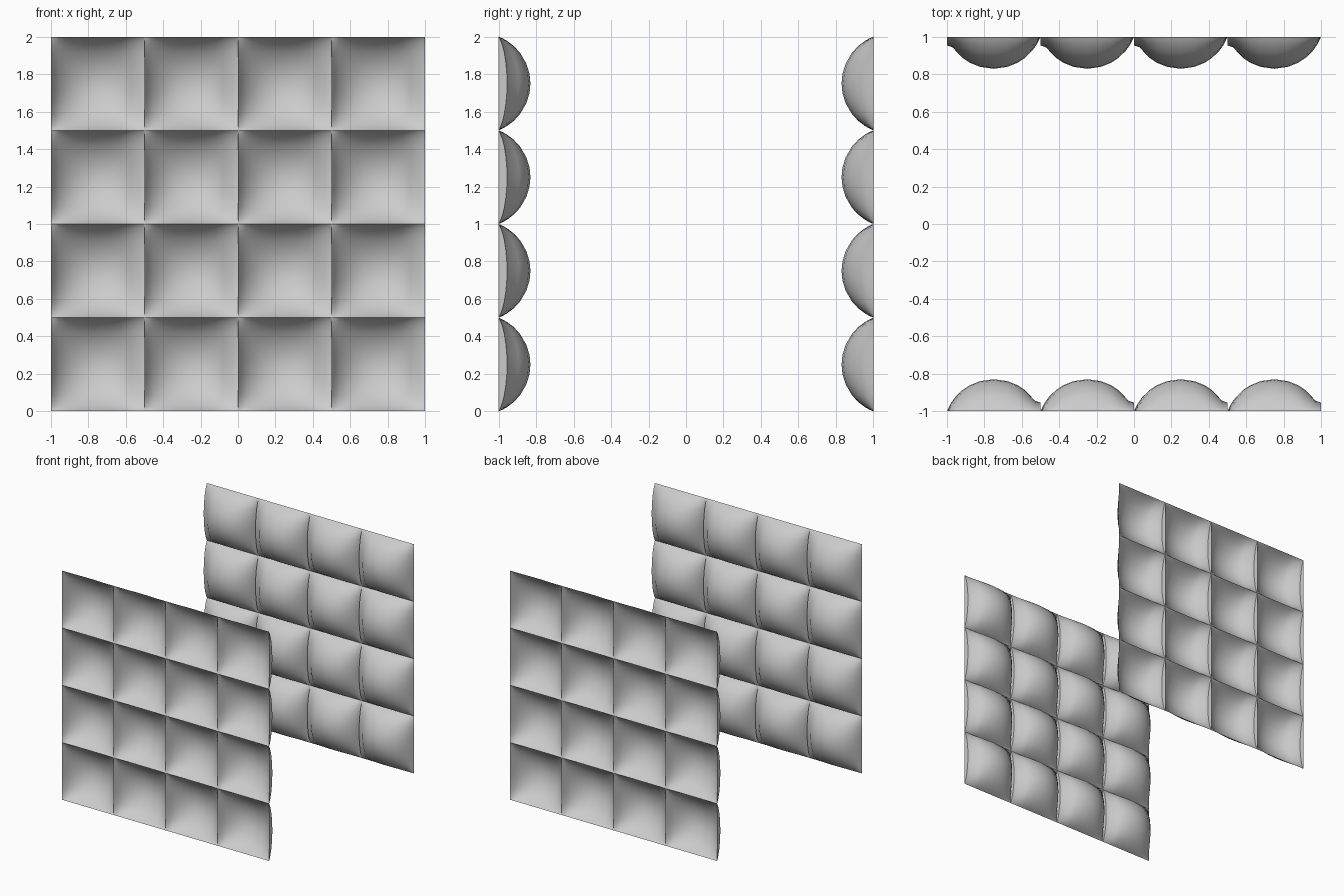
import bpy, math

if "Cube" in bpy.data.objects:
    bpy.data.objects.remove(bpy.data.objects["Cube"])

CELL, BULGE = 0.5, 0.17
RADIUS = (0.25 ** 2 + BULGE ** 2) / (2 * BULGE)


def arc(t):
    # height of a circular arc over one cell, 0 at both edges
    d = t - CELL / 2
    return max(0.0, math.sqrt(RADIUS ** 2 - d * d) - (RADIUS - BULGE))


# cushion section: rounded on the left, small straight drop on the right
xs = [0, 0.02, 0.043, 0.08, 0.123, 0.177, 0.25, 0.323, 0.377, 0.42, 0.47]
section = [(x, arc(x)) for x in xs] + [(0.5, 0.045), (0.5, 0.0)]
zs = [0, 0.01, 0.022, 0.05, 0.086, 0.145, 0.2, 0.25,
      0.3, 0.355, 0.414, 0.45, 0.478, 0.49, 0.5]


def padded_wall(name, turn):
    # one cushion, open at the back
    verts = [(x - 1, h * arc(z) / BULGE - 1, z) for z in zs for x, h in section]
    n = len(section)
    faces = []
    for j in range(len(zs) - 1):
        for i in range(n - 1):
            a = j * n + i
            faces.append((a, a + n, a + n + 1, a + 1))
    mesh = bpy.data.meshes.new(name)
    mesh.from_pydata(verts, [], faces)
    mesh.validate()
    obj = bpy.data.objects.new(name, mesh)
    bpy.context.collection.objects.link(obj)
    obj.rotation_euler.z = turn
    bpy.context.view_layer.objects.active = obj
    obj.select_set(True)
    bpy.ops.object.shade_smooth_by_angle(angle=math.radians(40))
    obj.select_set(False)
    # four by four cushions
    for label, offset in (("columns", (CELL, 0, 0)), ("rows", (0, 0, CELL))):
        m = obj.modifiers.new(label, 'ARRAY')
        m.count = 4
        m.use_relative_offset = False
        m.use_constant_offset = True
        m.constant_offset_displace = offset
    return obj


padded_wall("front_padded_wall", 0)
padded_wall("back_padded_wall", math.pi)
